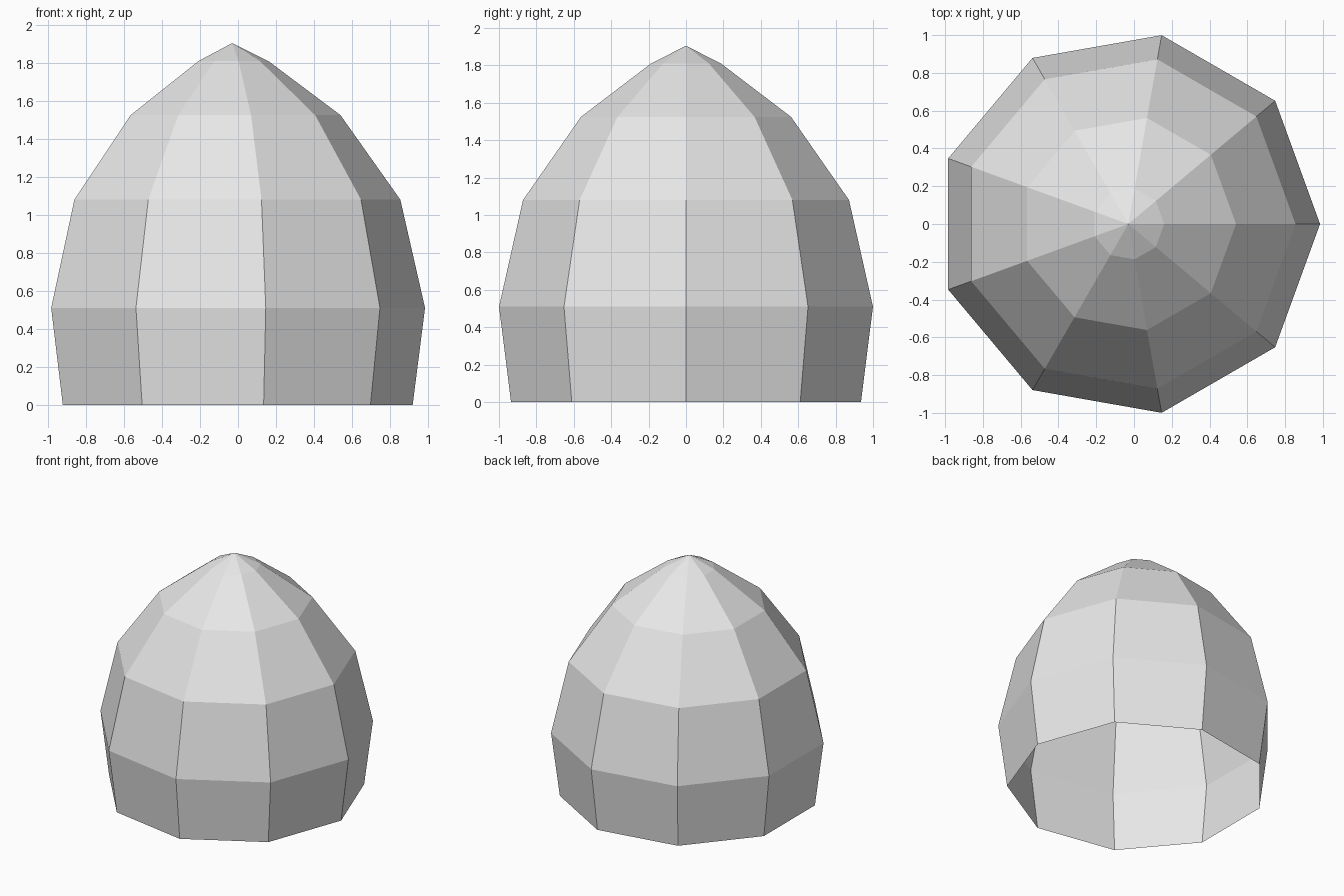
import bpy, bmesh, math

if "Cube" in bpy.data.objects:
    bpy.data.objects.remove(bpy.data.objects["Cube"])

SIDES = 9
CENTRE_X = -0.03
# dome profile: (radius, height)
PROFILE = [(0.95, 0.0), (1.015, 0.51), (0.885, 1.08), (0.57, 1.525), (0.19, 1.81)]
APEX_Z = 1.905

mat = bpy.data.materials.new("light grey")
mat.diffuse_color = (0.8, 0.8, 0.8, 1.0)
mat.use_nodes = True
mat.node_tree.nodes["Principled BSDF"].inputs["Base Color"].default_value = mat.diffuse_color

# open-bottomed nine-sided dome shell
bm = bmesh.new()
rings = []
for r, z in PROFILE:
    rings.append([bm.verts.new((CENTRE_X + r * math.cos(math.tau * i / SIDES),
                                r * math.sin(math.tau * i / SIDES), z))
                  for i in range(SIDES)])
apex = bm.verts.new((CENTRE_X, 0, APEX_Z))

# walls
for low, high in zip(rings, rings[1:]):
    for i in range(SIDES):
        j = (i + 1) % SIDES
        bm.faces.new((low[i], low[j], high[j], high[i]))

# pointed cap
for i in range(SIDES):
    bm.faces.new((rings[-1][i], rings[-1][(i + 1) % SIDES], apex))

mesh = bpy.data.meshes.new("dome_shell")
bm.to_mesh(mesh)
bm.free()
mesh.materials.append(mat)
dome = bpy.data.objects.new("dome_shell", mesh)
bpy.context.collection.objects.link(dome)
